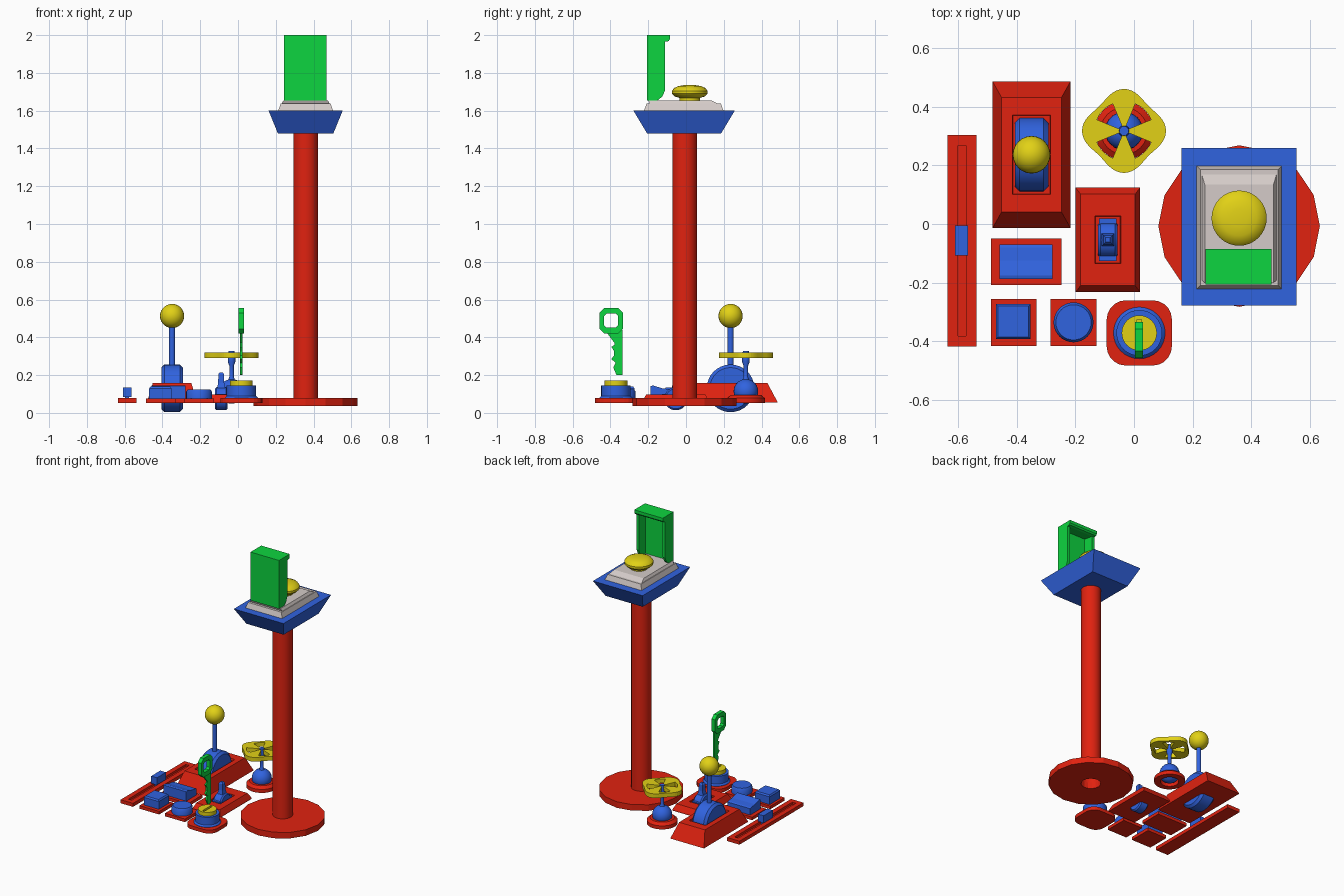
import bpy, bmesh, math
from mathutils import Matrix, Vector

cube = bpy.data.objects.get("Cube")
if cube:
    bpy.data.objects.remove(cube, do_unlink=True)


def material(name, rgb):
    m = bpy.data.materials.new(name)
    m.use_nodes = True
    m.diffuse_color = (*rgb, 1)
    m.node_tree.nodes["Principled BSDF"].inputs["Base Color"].default_value = (*rgb, 1)
    return m


RED = material("red", (0.75, 0.016, 0.005))
BLUE = material("blue", (0.03, 0.125, 0.74))
YELLOW = material("yellow", (0.76, 0.64, 0.008))
GREEN = material("green", (0.004, 0.66, 0.05))
GREY = material("light_grey", (0.66, 0.6, 0.58))


def finish(name, bm, mat, smooth=False):
    bmesh.ops.recalc_face_normals(bm, faces=bm.faces)
    me = bpy.data.meshes.new(name)
    bm.to_mesh(me)
    bm.free()
    ob = bpy.data.objects.new(name, me)
    bpy.context.collection.objects.link(ob)
    me.materials.append(mat)
    if smooth:
        bpy.ops.object.select_all(action="DESELECT")
        bpy.context.view_layer.objects.active = ob
        ob.select_set(True)
        bpy.ops.object.shade_smooth_by_angle(angle=math.radians(35))
    return ob


def bridge(bm, loops, cap=True, close=False):
    """Skin a stack of vertex loops."""
    pairs = list(zip(loops, loops[1:]))
    if close:
        pairs.append((loops[-1], loops[0]))
    for a, b in pairs:
        n = len(a)
        for i in range(n):
            j = (i + 1) % n
            bm.faces.new((a[i], a[j], b[j], b[i]))
    if cap:
        bm.faces.new(loops[0])
        bm.faces.new(loops[-1])


def loft(name, mat, cx, cy, rings):
    """Stack of rectangles given as half width, half depth, height."""
    bm = bmesh.new()
    loops = [[bm.verts.new((cx + sx * w, cy + sy * d, z))
              for sx, sy in ((-1, -1), (1, -1), (1, 1), (-1, 1))] for w, d, z in rings]
    bridge(bm, loops)
    return finish(name, bm, mat)


def box(name, mat, x0, x1, y0, y1, z0, z1):
    w, d = (x1 - x0) / 2, (y1 - y0) / 2
    return loft(name, mat, x0 + w, y0 + d, [(w, d, z0), (w, d, z1)])


def lathe(name, mat, cx, cy, profile, sides=32, cap=True, smooth=True):
    bm = bmesh.new()
    loops = []
    for r, z in profile:
        loops.append([bm.verts.new((cx + r * math.cos(2 * math.pi * i / sides),
                                    cy + r * math.sin(2 * math.pi * i / sides), z))
                      for i in range(sides)])
    bridge(bm, loops, cap)
    return finish(name, bm, mat, smooth)


def extrude_x(name, mat, x0, x1, outline, hole=None):
    """Side outline in (y, z), extruded along x; an equal-length hole loop is optional."""
    bm = bmesh.new()
    if hole:
        loops = [[bm.verts.new((x, y, z)) for y, z in pts]
                 for x, pts in ((x0, outline), (x1, outline), (x1, hole), (x0, hole))]
        bridge(bm, loops, cap=False, close=True)
    else:
        bridge(bm, [[bm.verts.new((x, y, z)) for y, z in outline] for x in (x0, x1)])
    return finish(name, bm, mat)


def ball(name, mat, centre, r):
    bm = bmesh.new()
    bmesh.ops.create_uvsphere(bm, u_segments=24, v_segments=14, radius=r,
                              matrix=Matrix.Translation(Vector(centre)))
    return finish(name, bm, mat, True)


def wheel(name, mat, cx, cy, cz, r, half, chamfer):
    """Chamfered disc on an axle along x."""
    bm = bmesh.new()
    loops = []
    for x, rr in ((-half, r - chamfer), (chamfer - half, r), (half - chamfer, r), (half, r - chamfer)):
        loops.append([bm.verts.new((cx + x, cy + rr * math.cos(a), cz + rr * math.sin(a)))
                      for a in (2 * math.pi * i / 32 for i in range(32))])
    bridge(bm, loops)
    return finish(name, bm, mat, True)


def chamfered(y0, y1, z0, z1, c):
    return [(y0 + c, z0), (y1 - c, z0), (y1, z0 + c), (y1, z1 - c),
            (y1 - c, z1), (y0 + c, z1), (y0, z1 - c), (y0, z0 + c)]


# Pedestal: foot and pole, open underneath
PX, PY = 0.358, -0.007
lathe("pedestal_foot", RED, PX, PY, [(0.064, 0.08), (0.064, 0.037), (0.275, 0.037),
                                     (0.275, 0.08), (0.064, 0.08)], 16, False, False)
lathe("pedestal_pole", RED, PX, PY, [(0.065, 0.06), (0.065, 1.48)], 32, False)

# Pedestal head and stepped plate
loft("pedestal_head", BLUE, PX, -0.01, [(0.147, 0.196, 1.48), (0.196, 0.268, 1.6)])
plate = loft("button_plate", GREY, PX, 0, [(0.145, 0.21, 1.6), (0.132, 0.197, 1.637),
                                           (0.127, 0.18, 1.637), (0.117, 0.167, 1.655)])
for v in plate.data.vertices:
    v.co.y += -0.012 if v.co.z < 1.64 else -0.033

lathe("push_button", YELLOW, PX, 0.02, [(0.055, 1.65), (0.055, 1.668), (0.08, 1.675), (0.094, 1.69),
      (0.094, 1.705), (0.083, 1.72), (0.06, 1.73), (0.03, 1.735)])

# Flipped-up button cover: panel, curved cheeks, lipped top
CX0, CX1 = 0.243, 0.468
cheek = [(-0.206, 1.655), (-0.15, 1.655), (-0.125, 1.675), (-0.11, 1.71), (-0.11, 1.985), (-0.206, 1.985)]
extrude_x("cover_cheek_right", GREEN, CX0, CX0 + 0.018, cheek)
extrude_x("cover_cheek_left", GREEN, CX1 - 0.018, CX1, cheek)
box("cover_panel", GREEN, CX0, CX1, -0.206, -0.186, 1.655, 1.99)
extrude_x("cover_top", GREEN, CX0, CX1, [(-0.206, 1.98), (-0.11, 1.965), (-0.093, 1.968),
                                         (-0.085, 1.978), (-0.085, 2.0), (-0.206, 2.0)])

# Slider track with sunken groove
loft("slider_track", RED, -0.586, -0.057, [(0.049, 0.36, 0.053), (0.049, 0.36, 0.078),
                                           (0.014, 0.325, 0.078), (0.014, 0.325, 0.062)])
box("slider_stem", BLUE, -0.598, -0.576, -0.09, -0.022, 0.06, 0.09)
box("slider_handle", BLUE, -0.61, -0.565, -0.108, -0.005, 0.083, 0.135)

# Low buttons on flat plates
box("rocker_plate", RED, -0.487, -0.247, -0.208, -0.05, 0.053, 0.075)
extrude_x("rocker_button", BLUE, -0.458, -0.278, [(-0.187, 0.07), (-0.187, 0.142), (-0.175, 0.145),
          (-0.125, 0.13), (-0.08, 0.125), (-0.07, 0.12), (-0.07, 0.07)])
box("square_plate", RED, -0.487, -0.332, -0.416, -0.256, 0.053, 0.075)
loft("square_button", BLUE, -0.411, -0.332, [(0.059, 0.059, 0.07), (0.059, 0.059, 0.13), (0.052, 0.052, 0.14)])
box("round_plate", RED, -0.284, -0.128, -0.416, -0.256, 0.053, 0.075)
lathe("round_button", BLUE, -0.206, -0.335, [(0.068, 0.07), (0.068, 0.113), (0.06, 0.125)])

# Big lever: sloped housing, slot, drum, stick and knob
LX, LY = -0.349, 0.236
loft("lever_housing", RED, LX, LY, [(0.133, 0.25, 0.055), (0.102, 0.195, 0.158),
                                    (0.065, 0.135, 0.158), (0.063, 0.133, 0.145)])
wheel("lever_drum", BLUE, LX, LY, 0.13, 0.126, 0.057, 0.016)
lathe("lever_stick", BLUE, LX, LY, [(0.016, 0.24), (0.016, 0.47)], 16)
ball("lever_knob", YELLOW, (LX, LY, 0.513), 0.064)

# Toggle switch: housing, drum and stubby stick
TX, TY = -0.089, -0.054
loft("toggle_housing", RED, TX, TY, [(0.11, 0.178, 0.053), (0.11, 0.178, 0.06), (0.093, 0.156, 0.098),
                                     (0.044, 0.081, 0.098), (0.042, 0.079, 0.08)])
wheel("toggle_drum", BLUE, TX, TY, 0.075, 0.061, 0.033, 0.008)
box("toggle_rib", BLUE, TX - 0.03, TX + 0.03, TY - 0.072, TY + 0.072, 0.075, 0.1)
loft("toggle_stick", BLUE, TX, TY, [(0.024, 0.024, 0.12), (0.016, 0.016, 0.16), (0.015, 0.015, 0.205), (0.008, 0.008, 0.215)])

# Valve: flange, dome, stem and handwheel
VX, VY = -0.034, 0.317
lathe("valve_flange", RED, VX, VY, [(0.06, 0.053), (0.1, 0.053), (0.1, 0.078), (0.08, 0.095),
                                    (0.06, 0.095), (0.06, 0.053)], 24, False)
ball("valve_dome", BLUE, (VX, VY, 0.114), 0.065)
lathe("valve_stem", BLUE, VX, VY, [(0.022, 0.165), (0.012, 0.19), (0.012, 0.25),
                                   (0.02, 0.27), (0.02, 0.29), (0.016, 0.327)], 16)
bm = bmesh.new()
N = 64
rings = []
for k in range(3):
    ring = []
    for i in range(N):
        a = 2 * math.pi * i / N
        r = (0.015, 0.1, 0.131 + 0.012 * math.cos(4 * a))[k]
        ring.append(bm.verts.new((VX + r * math.cos(a), VY + r * math.sin(a), 0.32)))
    rings.append(ring)
for i in range(N):
    j = (i + 1) % N
    bm.faces.new((rings[1][i], rings[2][i], rings[2][j], rings[1][j]))
    if (i + N // 16) % (N // 4) < N // 8:      # four wedge spokes
        bm.faces.new((rings[0][i], rings[1][i], rings[1][j], rings[0][j]))
bmesh.ops.delete(bm, geom=[v for v in bm.verts if not v.link_faces], context="VERTS")
hw = finish("valve_handwheel", bm, YELLOW)
solid = hw.modifiers.new("thickness", "SOLIDIFY")
solid.thickness = 0.03
solid.offset = -1

# Key switch: rounded plate, barrel, slotted core
KX, KY = 0.018, -0.371
bm = bmesh.new()
corner = [(sx * 0.046 + 0.065 * math.cos(a), sy * 0.046 + 0.065 * math.sin(a))
          for q, (sx, sy) in enumerate(((1, 1), (-1, 1), (-1, -1), (1, -1)))
          for a in (math.pi / 2 * (q + t / 5) for t in range(6))]
bridge(bm, [[bm.verts.new((KX + x, KY + y, z)) for x, y in corner] for z in (0.053, 0.078)])
finish("key_plate", bm, RED)
lathe("key_barrel", BLUE, KX, KY, [(0.088, 0.07), (0.088, 0.08), (0.078, 0.09), (0.078, 0.145)])
core = lathe("key_core", YELLOW, KX, KY, [(0.06, 0.14), (0.06, 0.172)])
cutter = box("slot_cutter", YELLOW, KX - 0.008, KX + 0.008, KY - 0.045, KY + 0.045, 0.155, 0.2)
cutter.hide_render = True
cutter.hide_set(True)
cutter.display_type = "WIRE"
cut = core.modifiers.new("slot", "BOOLEAN")
cut.operation = "DIFFERENCE"
cut.object = cutter

# Key: ring-shaped bow and notched blade
extrude_x("key_bow", GREEN, 0.003, 0.031, chamfered(-0.457, -0.333, 0.42, 0.555, 0.025),
          chamfered(-0.433, -0.36, 0.452, 0.525, 0.012))
extrude_x("key_blade", GREEN, 0.011, 0.023, [(-0.335, 0.2), (-0.335, 0.44), (-0.42, 0.425), (-0.39, 0.385),
          (-0.378, 0.37), (-0.378, 0.36), (-0.395, 0.35), (-0.38, 0.325), (-0.38, 0.305), (-0.395, 0.285),
          (-0.373, 0.265), (-0.385, 0.24), (-0.37, 0.205), (-0.365, 0.2)])
